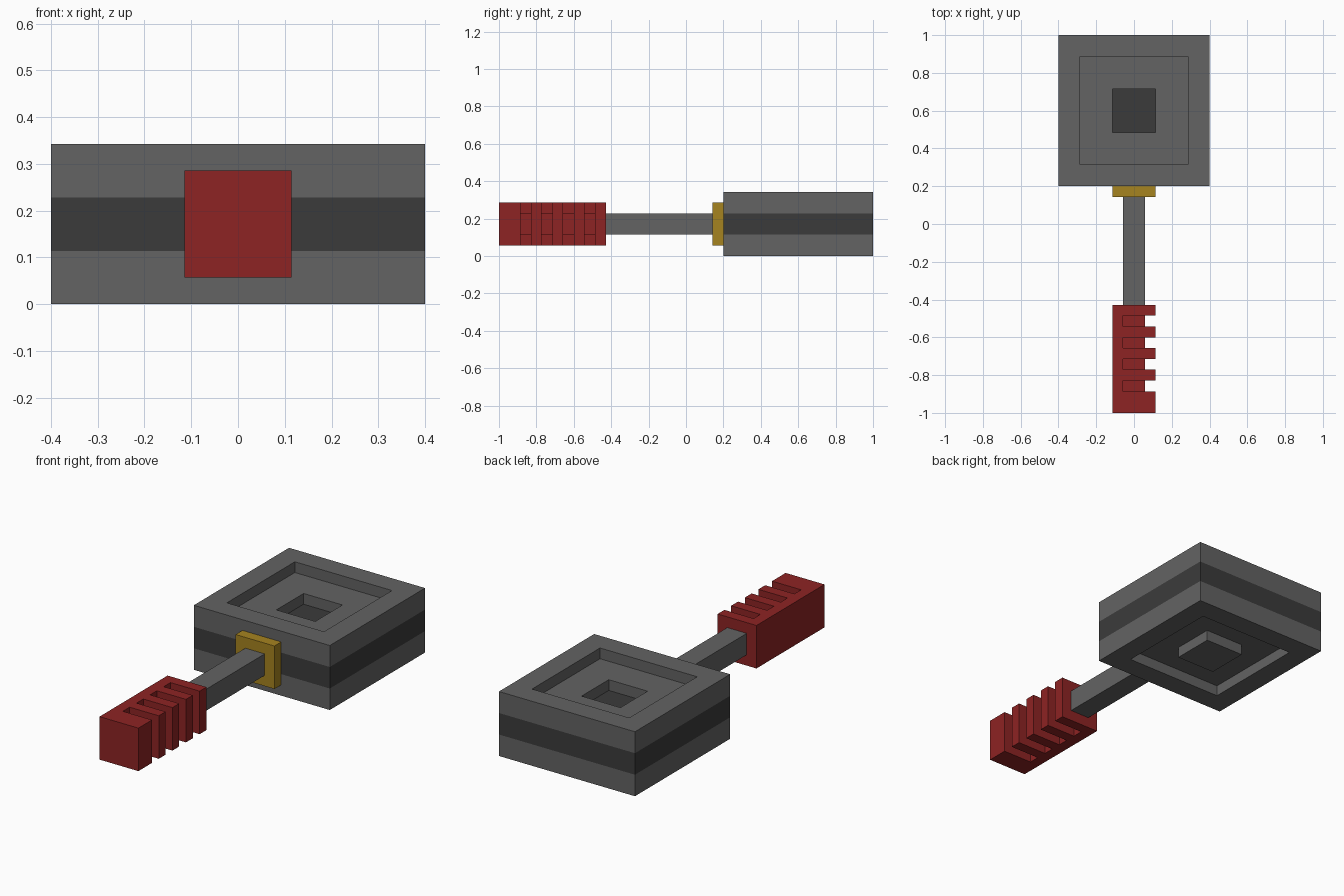
import bpy, bmesh

if "Cube" in bpy.data.objects:
    bpy.data.objects.remove(bpy.data.objects["Cube"])

U = 2 / 35  # every part sits on this block grid


def material(name, rgb):
    m = bpy.data.materials.new(name)
    m.use_nodes = True
    m.diffuse_color = (*rgb, 1)
    m.node_tree.nodes["Principled BSDF"].inputs["Base Color"].default_value = (*rgb, 1)
    return m


grey = material("iron grey", (0.125, 0.125, 0.125))
dark = material("dark iron", (0.044, 0.044, 0.044))
red = material("red grip", (0.27, 0.017, 0.017))
gold = material("dull gold", (0.381, 0.227, 0.014))


def finish(name, bm, *mats):
    bmesh.ops.recalc_face_normals(bm, faces=bm.faces)
    bmesh.ops.scale(bm, vec=(U, U, U), verts=bm.verts)
    mesh = bpy.data.meshes.new(name)
    bm.to_mesh(mesh)
    bm.free()
    for m in mats:
        mesh.materials.append(m)
    obj = bpy.data.objects.new(name, mesh)
    bpy.context.collection.objects.link(obj)
    return obj


def prism(bm, outline, y0, y1):
    """Extrude an (x, z) outline along y."""
    face = bm.faces.new([bm.verts.new((x, y0, z)) for x, z in outline])
    ext = bmesh.ops.extrude_face_region(bm, geom=[face], use_keep_orig=True)
    moved = [v for v in ext["geom"] if isinstance(v, bmesh.types.BMVert)]
    bmesh.ops.translate(bm, vec=(0, y1 - y0, 0), verts=moved)


def bar(name, half, y0, y1, mat):
    """Square bar on the handle axis."""
    bm = bmesh.new()
    prism(bm, [(-half, 3 - half), (half, 3 - half), (half, 3 + half), (-half, 3 + half)], y0, y1)
    return finish(name, bm, mat)


# Hammer head: square rings (half width, height) from the bottom boss,
# round the outside and down into the stepped top recess
rings = [(2, 0), (2, 1), (5, 1), (5, 0), (7, 0), (7, 2),
         (7, 4), (7, 6), (5, 6), (5, 5), (2, 5), (2, 4)]
corners = [(-1, -1), (1, -1), (1, 1), (-1, 1)]
bm = bmesh.new()
loops = [[bm.verts.new((sx * h, 10.5 + sy * h, z)) for sx, sy in corners] for h, z in rings]
for a, b in zip(loops, loops[1:]):
    for i in range(4):
        j = (i + 1) % 4
        bm.faces.new((a[i], a[j], b[j], b[i]))
bm.faces.new(loops[0])
bm.faces.new(loops[-1])
# Dark middle band and dark floor of the top pit
for f in bm.faces:
    zs = [v.co.z for v in f.verts]
    f.material_index = int(min(zs) >= 2 and max(zs) <= 4)
finish("hammer_head", bm, grey, dark)

# Collar, shaft and grip
bar("collar", 2, 2.5, 3.5, gold)
bar("shaft", 1, -7.5, 2.5, grey)
grip = bar("grip", 2, -17.5, -7.5, red)

# Finger grooves wrap three sides of the grip, leaving a core and a flat back
groove = [(-1, 0), (3, 0), (3, 6), (-1, 6), (-1, 4), (1, 4), (1, 2), (-1, 2)]
bm = bmesh.new()
for k in range(4):
    y = -15.5 + 2 * k
    prism(bm, groove, y, y + 1)
cutter = finish("groove_cutter", bm, red)
cutter.hide_render = True
cut = grip.modifiers.new("grooves", "BOOLEAN")
cut.operation = "DIFFERENCE"
cut.solver = "EXACT"
cut.object = cutter
bpy.context.view_layer.objects.active = grip
bpy.ops.object.modifier_apply(modifier=cut.name)
bpy.data.objects.remove(cutter)
